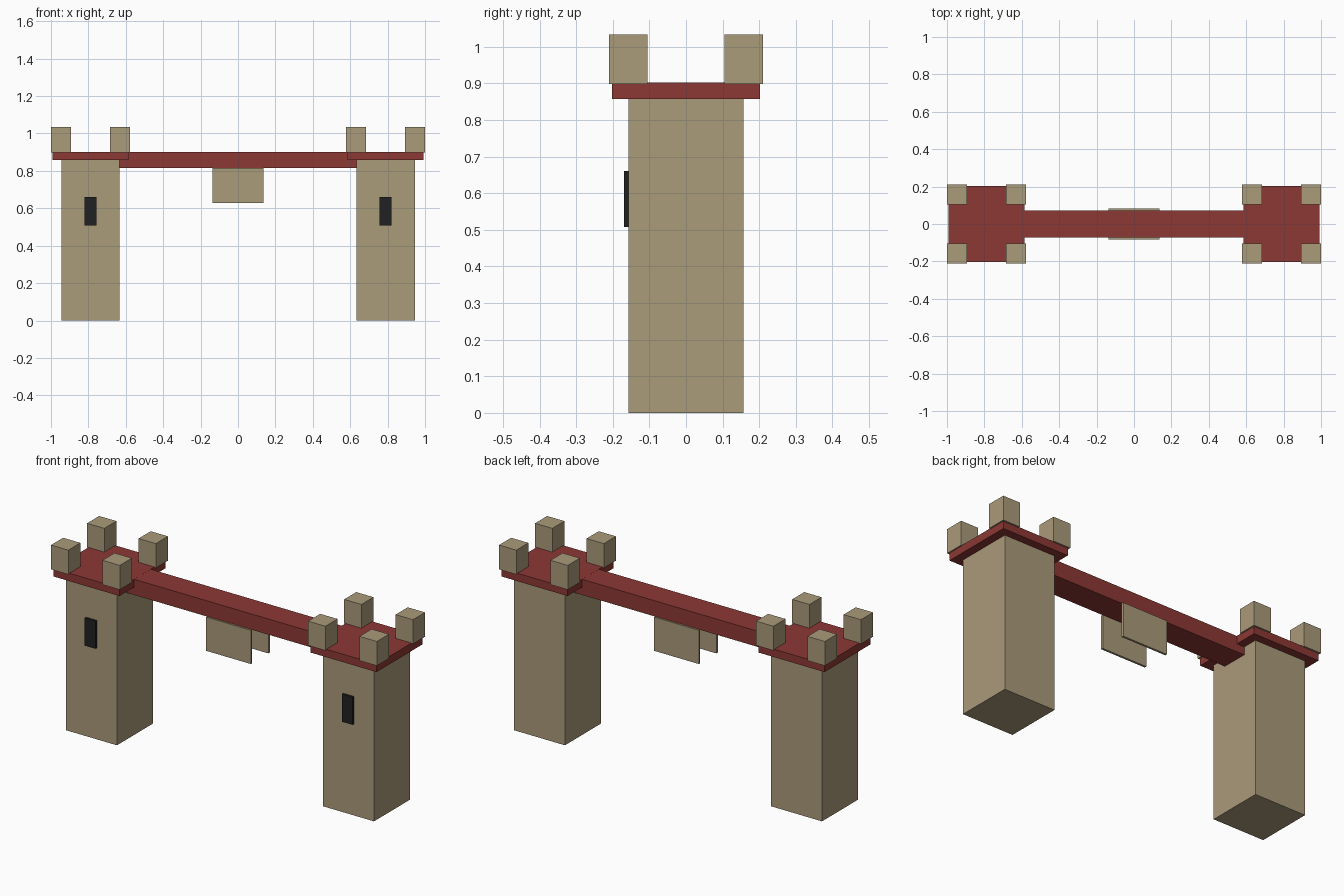
import bpy

if "Cube" in bpy.data.objects:
    bpy.data.objects.remove(bpy.data.objects["Cube"], do_unlink=True)


def make_material(name, rgb):
    mat = bpy.data.materials.new(name)
    mat.use_nodes = True
    color = (*rgb, 1.0)
    mat.diffuse_color = color
    mat.node_tree.nodes["Principled BSDF"].inputs["Base Color"].default_value = color
    return mat


STONE = make_material("tan stone", (0.402, 0.325, 0.195))
RED = make_material("red deck", (0.262, 0.040, 0.034))
DARK = make_material("dark window", (0.015, 0.015, 0.015))


def box(name, center, size, mat):
    """Axis-aligned box with real dimensions in its mesh."""
    bpy.ops.mesh.primitive_cube_add(size=1, location=center)
    obj = bpy.context.object
    obj.name = name
    obj.scale = size
    bpy.ops.object.transform_apply(location=False, rotation=False, scale=True)
    obj.data.materials.append(mat)
    return obj


TOWER_X = 0.789

# Towers with caps, front windows and corner battlements
for side, label in ((-1, "right"), (1, "left")):
    x = side * TOWER_X
    box(f"{label}_tower", (x, 0, 0.43), (0.312, 0.314, 0.86), STONE)
    box(f"{label}_cap", (x, 0, 0.88), (0.406, 0.404, 0.044), RED)
    box(f"{label}_window", (x, -0.163, 0.584), (0.066, 0.014, 0.153), DARK)
    for dx in (-1, 1):
        for dy, depth in ((-1, "front"), (1, "back")):
            place = "outer" if dx == side else "inner"
            box(f"{label}_{depth}_{place}_battlement",
                (x + dx * 0.158, dy * 0.158, 0.966),
                (0.106, 0.106, 0.135), STONE)

# Bridge deck between the towers
box("bridge_beam", (0, 0, 0.858), (1.28, 0.146, 0.087), RED)

# Thin hanging panels on both sides of the beam
for dy, depth in ((-1, "front"), (1, "back")):
    box(f"{depth}_hanging_panel", (0, dy * 0.077, 0.722), (0.274, 0.012, 0.187), STONE)
